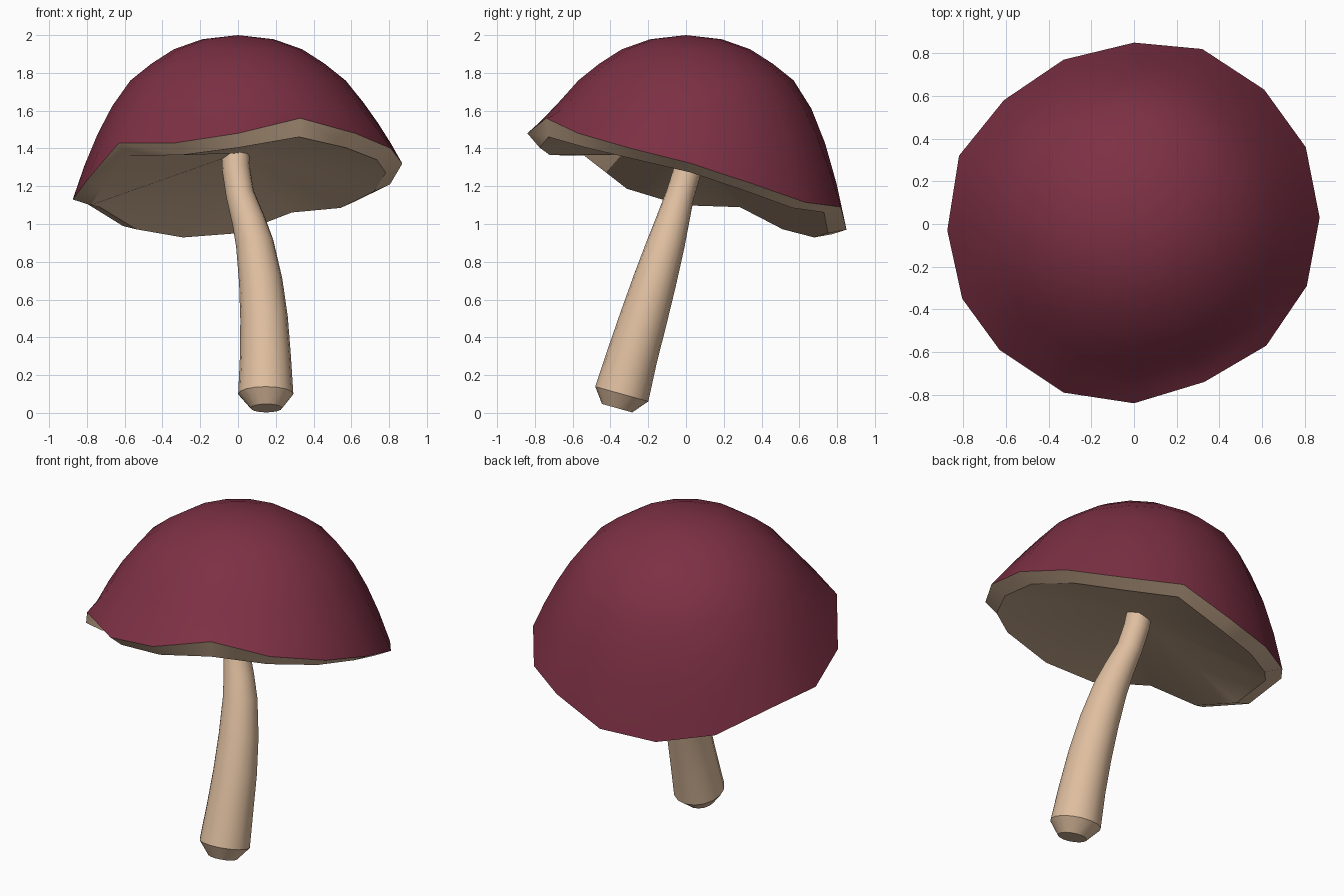
import bpy, bmesh, math
from mathutils import Vector

if "Cube" in bpy.data.objects:
    bpy.data.objects.remove(bpy.data.objects["Cube"])


def material(name, rgb):
    m = bpy.data.materials.new(name)
    m.diffuse_color = (*rgb, 1)
    m.use_nodes = True
    m.node_tree.nodes["Principled BSDF"].inputs["Base Color"].default_value = m.diffuse_color
    return m


maroon = material("maroon", (0.205, 0.030, 0.058))
tan = material("tan", (0.74, 0.52, 0.35))


def ring_faces(bm, rings, mat=0):
    """Bridge successive rings of vertices with quads."""
    for a, b in zip(rings, rings[1:]):
        n = len(a)
        for i in range(n):
            j = (i + 1) % n
            bm.faces.new((a[i], a[j], b[j], b[i])).material_index = mat


def finish(bm, name, mats, angle=35):
    bmesh.ops.recalc_face_normals(bm, faces=bm.faces)
    me = bpy.data.meshes.new(name)
    bm.to_mesh(me)
    bm.free()
    for m in mats:
        me.materials.append(m)
    ob = bpy.data.objects.new(name, me)
    bpy.context.collection.objects.link(ob)
    bpy.ops.object.select_all(action='DESELECT')
    ob.select_set(True)
    bpy.context.view_layer.objects.active = ob
    bpy.ops.object.shade_smooth_by_angle(angle=math.radians(angle))
    return ob


# Cap: wavy 16-sided rim (x, y, z), counter-clockwise from +x
rim = [(.87, .03, 1.32), (.805, .36, 1.21), (.61, .63, 1.115), (.32, .82, 1.09),
       (0, .85, .97), (-.33, .77, .945), (-.61, .58, .99), (-.82, .32, 1.12),
       (-.875, -.03, 1.13), (-.805, -.35, 1.225), (-.63, -.59, 1.43), (-.33, -.79, 1.43),
       (0, -.84, 1.48), (.33, -.74, 1.56), (.62, -.57, 1.48), (.81, -.29, 1.40)]
TOP = 2.0
dome = [(.19, .022), (.34, .075), (.46, .152), (.57, .24)]   # radius, drop

bm = bmesh.new()
meridians = []
for x, y, z in rim:
    r = math.hypot(x, y)
    p0, c, p2 = Vector(dome[-1]), Vector((.735, .43)), Vector((r, TOP - z))
    prof = [Vector(p) for p in dome]
    for t in (.3, .55, .78, 1):                # common dome bends to own rim height
        prof.append(p0 * (1 - t) ** 2 + c * 2 * t * (1 - t) + p2 * t * t)
    tang = (p2 - c).normalized()
    prof.append(p2 + Vector((-tang.y, tang.x)) * .1)   # lip, square to the skin
    meridians.append([bm.verts.new((x / r * q.x, y / r * q.x, TOP - q.y)) for q in prof])
rings = [list(k) for k in zip(*meridians)]
ring_faces(bm, rings[:-1], 0)
ring_faces(bm, rings[-2:], 1)
apex = bm.verts.new((0, 0, TOP))
hub = bm.verts.new((0, 0, 1.375))              # underside rises to the stem
for ring, tip, mat in ((rings[0], apex, 0), (rings[-1], hub, 1)):
    for i in range(16):
        bm.faces.new((ring[i], ring[(i + 1) % 16], tip)).material_index = mat
finish(bm, "cap", [maroon, tan])

# Stem: leaning, curved and tapered tube with a chamfered foot
path = [(.15, -.365, .025, .083), (.147, -.34, .10, .146), (.145, -.285, .30, .135),
        (.138, -.225, .50, .126), (.12, -.165, .70, .115), (.088, -.105, .90, .1),
        (.055, -.07, 1.02, .088), (.01, -.03, 1.16, .075), (-.01, .01, 1.29, .074),
        (-.015, .04, 1.41, .074)]
bm = bmesh.new()
pts = [Vector(p[:3]) for p in path]
rings = []
for k, p in enumerate(path):
    t = (pts[min(k + 1, len(pts) - 1)] - pts[max(k - 1, 0)]).normalized()
    if k < 2:
        t = Vector((0, .28, 1)).normalized()
    v = t.cross(Vector((1, 0, 0))).normalized()
    u = v.cross(t)
    rings.append([bm.verts.new(pts[k] + p[3] * (u * math.cos(a) + v * math.sin(a)))
                  for a in (i * math.tau / 16 for i in range(16))])
ring_faces(bm, rings)
bm.faces.new(rings[0])
bm.faces.new(rings[-1])
finish(bm, "stem", [tan])
